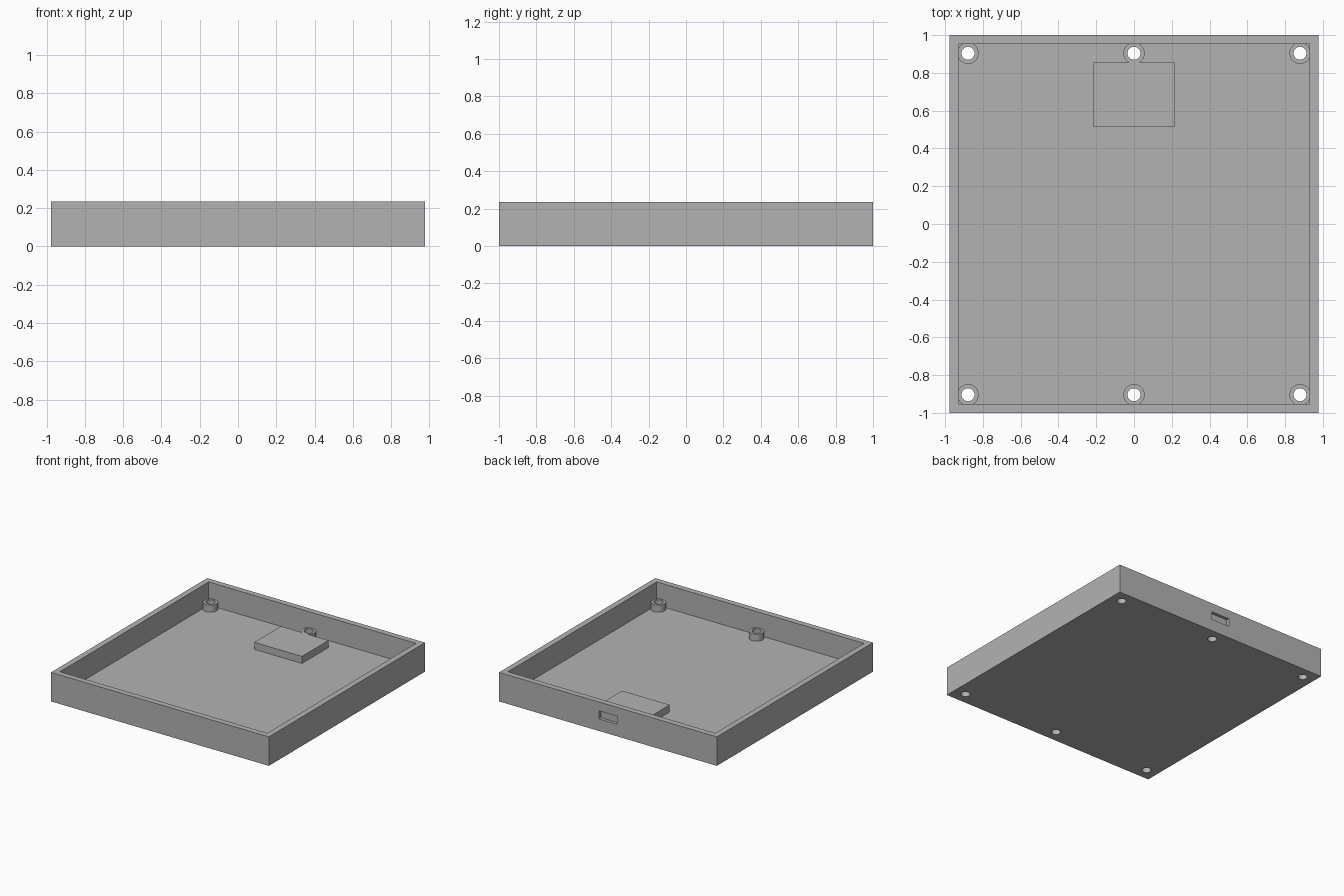
import bpy
import bmesh
from mathutils import Matrix, Vector

if "Cube" in bpy.data.objects:
    bpy.data.objects.remove(bpy.data.objects["Cube"], do_unlink=True)

# Main dimensions
HX, HY, H = 0.977, 1.0, 0.235
WALL = 0.0475
POST_TOP = 0.105
POST_R, HOLE_R = 0.056, 0.0345
POSTS = [(x, y) for x in (-0.879, 0, 0.879) for y in (-0.904, 0.904)]

grey = bpy.data.materials.new("plain grey")
grey.use_nodes = True
colour = (0.45, 0.45, 0.45, 1)
grey.diffuse_color = colour
grey.node_tree.nodes["Principled BSDF"].inputs["Base Color"].default_value = colour


def finish(name, bm):
    mesh = bpy.data.meshes.new(name)
    bmesh.ops.recalc_face_normals(bm, faces=bm.faces)
    bm.to_mesh(mesh)
    bm.free()
    mesh.materials.append(grey)
    obj = bpy.data.objects.new(name, mesh)
    bpy.context.collection.objects.link(obj)
    return obj


def box(name, low, high):
    low, high = Vector(low), Vector(high)
    bm = bmesh.new()
    place = Matrix.Translation((low + high) / 2) @ Matrix.Diagonal((*(high - low), 1))
    bmesh.ops.create_cube(bm, size=1, matrix=place)
    return finish(name, bm)


def cylinder(name, spot, radius, z0, z1):
    bm = bmesh.new()
    bmesh.ops.create_cone(bm, cap_ends=True, segments=48, radius1=radius, radius2=radius,
                          depth=z1 - z0, matrix=Matrix.Translation((*spot, (z0 + z1) / 2)))
    return finish(name, bm)


def cut(target, cutters):
    for cutter in cutters:
        cutter.hide_render = True
        mod = target.modifiers.new("cut", 'BOOLEAN')
        mod.operation = 'DIFFERENCE'
        mod.solver = 'EXACT'
        mod.object = cutter
        bpy.context.view_layer.objects.active = target
        bpy.ops.object.modifier_apply(modifier=mod.name)
        bpy.data.objects.remove(cutter, do_unlink=True)


def smooth(obj):
    bpy.ops.object.select_all(action='DESELECT')
    obj.select_set(True)
    bpy.context.view_layer.objects.active = obj
    bpy.ops.object.shade_smooth_by_angle()


# Open tray with screw holes and a shallow port recess in the back wall
tray = box("tray", (-HX, -HY, 0), (HX, HY, H))
cavity = box("cavity_cutter", (WALL - HX, WALL - HY, WALL), (HX - WALL, HY - WALL, H + 1))
recess = box("port_cutter", (-0.081, HY - 0.024, 0.098), (0.081, HY + 0.1, 0.163))
holes = [cylinder("hole_cutter", p, HOLE_R, -0.1, H / 2) for p in POSTS]
cut(tray, [cavity, recess] + holes)
smooth(tray)

# Hollow screw posts
for i, p in enumerate(POSTS):
    post = cylinder(f"screw_post_{i + 1}", p, POST_R, WALL, POST_TOP)
    cut(post, [cylinder("bore_cutter", p, HOLE_R, 0, H)])
    smooth(post)

# Raised block fitted around the back middle post
block = box("raised_block", (-0.214, 0.514, WALL), (0.214, 0.854, POST_TOP))
cut(block, [cylinder("notch_cutter", (0, 0.904), POST_R, 0, H)])
